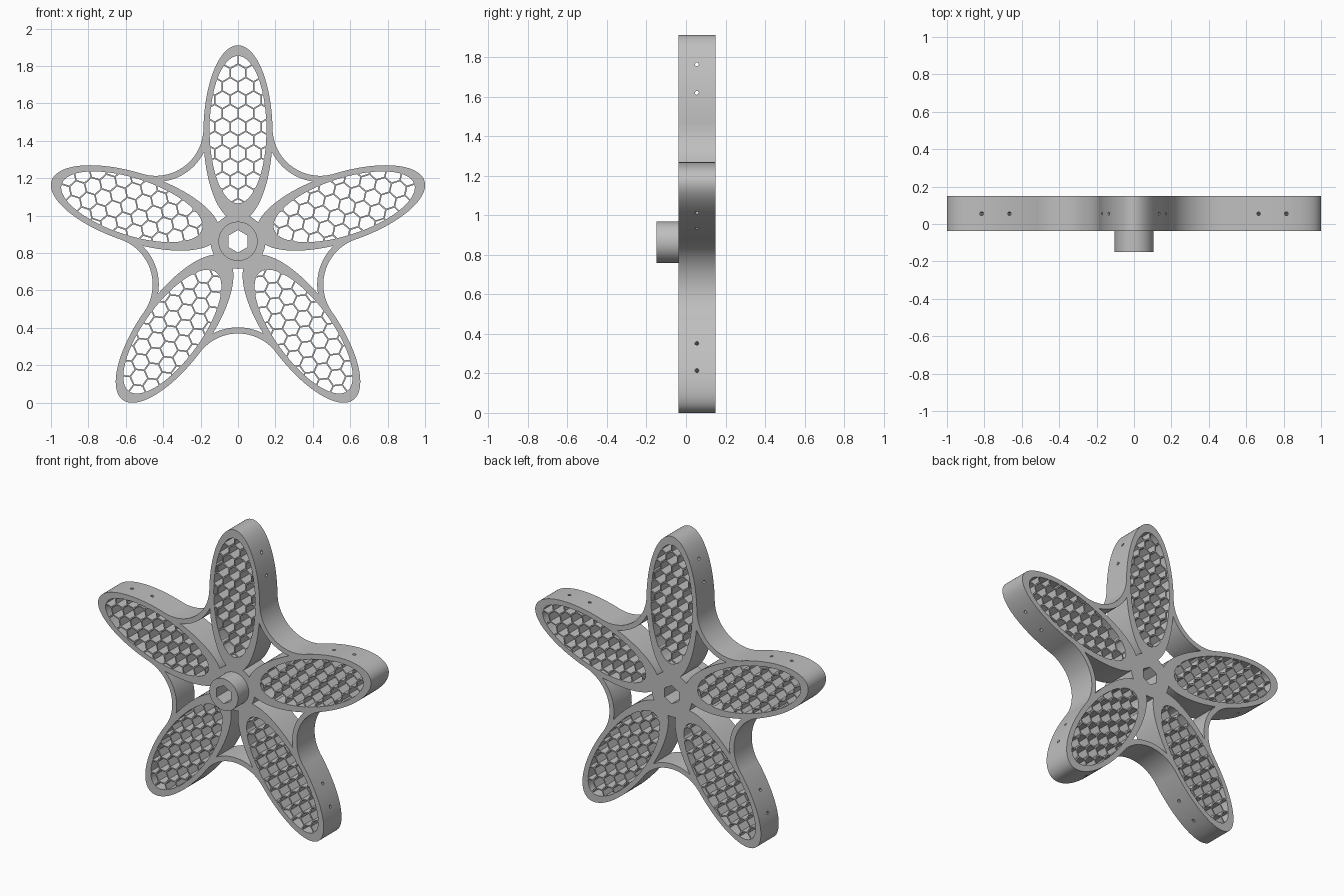
import bpy, bmesh
from math import sin, cos, pi, radians, sqrt
from mathutils import Matrix, Vector

cube = bpy.data.objects.get("Cube")
if cube:
    bpy.data.objects.remove(cube, do_unlink=True)

HUB_Z = 0.863             # height of the wheel axis
FRONT, BACK = -0.037, 0.15
BOSS_FRONT = -0.15
HOLE_RADII = (0.9, 0.756)  # pin holes, measured from the axis
PITCH, WALL = 0.083, 0.008

grey = bpy.data.materials.new("light_grey")
grey.use_nodes = True
grey.diffuse_color = (0.52, 0.52, 0.52, 1)
grey.node_tree.nodes["Principled BSDF"].inputs["Base Color"].default_value = grey.diffuse_color


def ellipse(cx, cz, a, b, n, turn=0.0):
    return [(cx + a * cos(turn + 2 * pi * i / n), cz + b * sin(turn + 2 * pi * i / n))
            for i in range(n)]


def prism(bm, pts, y0, y1):
    """Closed prism from an outline in the x-z plane."""
    front = [bm.verts.new((x, y0, z)) for x, z in pts]
    back = [bm.verts.new((x, y1, z)) for x, z in pts]
    bm.faces.new(front)
    bm.faces.new(back[::-1])
    for i in range(len(pts)):
        j = (i + 1) % len(pts)
        bm.faces.new((front[j], front[i], back[i], back[j]))


def make_object(name, bm):
    bmesh.ops.recalc_face_normals(bm, faces=bm.faces)
    mesh = bpy.data.meshes.new(name)
    bm.to_mesh(mesh)
    bm.free()
    mesh.materials.append(grey)
    obj = bpy.data.objects.new(name, mesh)
    obj.location.z = HUB_Z
    bpy.context.collection.objects.link(obj)
    return obj


def prism_object(name, pts, y0, y1):
    bm = bmesh.new()
    prism(bm, pts, y0, y1)
    return make_object(name, bm)


def activate(obj):
    bpy.ops.object.select_all(action='DESELECT')
    obj.select_set(True)
    bpy.context.view_layer.objects.active = obj


def cut(obj, cutter):
    mod = obj.modifiers.new("cut", 'BOOLEAN')
    mod.operation, mod.solver, mod.object = 'DIFFERENCE', 'EXACT', cutter
    activate(obj)
    bpy.ops.object.modifier_apply(modifier=mod.name)


def smooth(obj):
    activate(obj)
    bpy.ops.object.shade_smooth_by_angle(angle=radians(30))


def clip(pts, nx, nz, limit):
    """Keep the part of a convex outline where n.p <= limit."""
    out = []
    for p, q in zip(pts, pts[1:] + pts[:1]):
        dp = p[0] * nx + p[1] * nz - limit
        dq = q[0] * nx + q[1] * nz - limit
        if dp <= 0:
            out.append(p)
        if dp * dq < 0:
            t = dp / (dp - dq)
            out.append((p[0] + t * (q[0] - p[0]), p[1] + t * (q[1] - p[1])))
    return out


def area(pts):
    return abs(sum(p[0] * q[1] - q[0] * p[1] for p, q in zip(pts, pts[1:] + pts[:1]))) / 2


def ring_copies(obj, name, start=0.0):
    """Repeat a part five times around the axis."""
    for i in range(5):
        part = obj if i == 0 else obj.copy()
        if i:
            bpy.context.collection.objects.link(part)
        part.name = f"{name}_{i + 1}"
        part.rotation_euler.y = start + i * 2 * pi / 5


# Honeycomb cells clipped to the inner ellipse of a petal
inner = ellipse(0, 0.597, 0.152, 0.394, 96)
cells = bmesh.new()
row_step = PITCH * sqrt(3) / 2
for row in range(-2, 12):
    cz = HOLE_RADII[0] - row * row_step
    for col in range(-3, 4):
        cx = (col + 0.5 * (row % 2)) * PITCH
        shape = inner
        for k in range(6):
            nx, nz = cos(k * pi / 3), sin(k * pi / 3)
            shape = clip(shape, nx, nz, cx * nx + cz * nz + (PITCH - WALL) / 2)
        if len(shape) > 2 and area(shape) > 0.00005:
            prism(cells, shape, FRONT - 0.1, BACK + 0.1)
cell_cutter = make_object("cell_cutter", cells)

# Pin holes running across the petal
pins = bmesh.new()
for r in HOLE_RADII:
    bmesh.ops.create_cone(pins, cap_ends=True, segments=12, radius1=0.01, radius2=0.01, depth=0.6,
                          matrix=Matrix.Translation(Vector((0, 0.055, r))) @ Matrix.Rotation(pi / 2, 4, 'Y'))
pin_cutter = make_object("pin_cutter", pins)

# Petals
petal = prism_object("petal", ellipse(0, 0.577, 0.185, 0.471, 128), FRONT, BACK)
cut(petal, cell_cutter)
cut(petal, pin_cutter)
smooth(petal)
ring_copies(petal, "petal")

# Curved braces between neighbouring petals
ARC_R, ARC_D, THICK, STEPS = 0.255, 0.748, 0.033, 32
sweep = [radians(-52 + 104 * i / STEPS) for i in range(STEPS + 1)]
outline = [(ARC_R * sin(a), ARC_D - ARC_R * cos(a)) for a in sweep]
outline += [((ARC_R + THICK) * sin(a), ARC_D - (ARC_R + THICK) * cos(a)) for a in sweep[::-1]]
brace = prism_object("brace", outline, FRONT, BACK)
smooth(brace)
ring_copies(brace, "brace", pi / 5)

# Hub plate and front boss with a hexagonal bore
hex_cutter = prism_object("hex_cutter", ellipse(0, 0, 0.06, 0.06, 6, pi / 2), -0.4, 0.4)
for name, radius, y0, y1 in (("hub_plate", 0.147, FRONT, BACK), ("hub_boss", 0.105, BOSS_FRONT, FRONT)):
    part = prism_object(name, ellipse(0, 0, radius, radius, 64), y0, y1)
    cut(part, hex_cutter)
    smooth(part)

for helper in (cell_cutter, pin_cutter, hex_cutter):
    bpy.data.objects.remove(helper, do_unlink=True)
